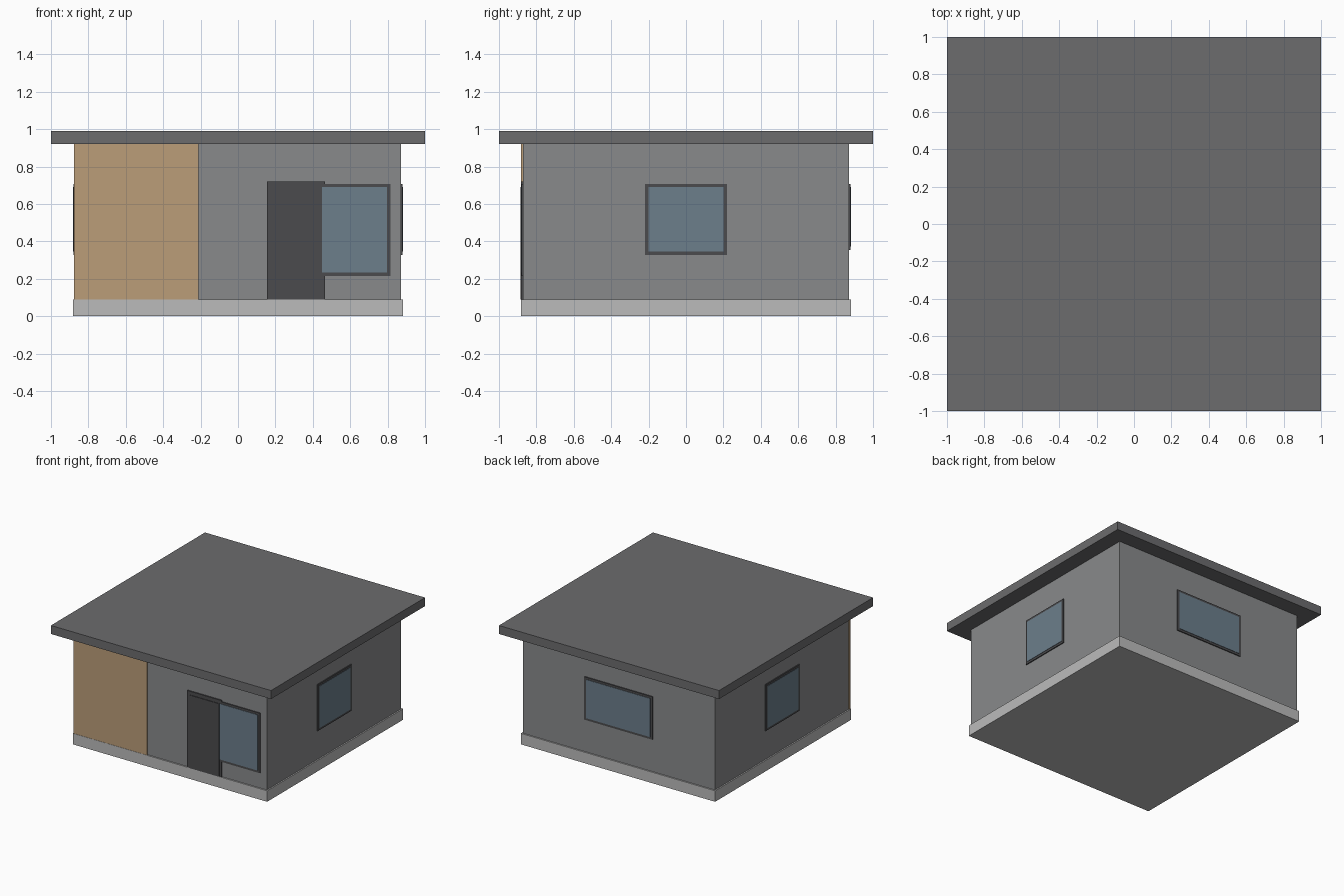
import bpy

if "Cube" in bpy.data.objects:
    bpy.data.objects.remove(bpy.data.objects["Cube"])


def material(name, rgb):
    m = bpy.data.materials.new(name)
    m.diffuse_color = (*rgb, 1)
    m.use_nodes = True
    m.node_tree.nodes["Principled BSDF"].inputs["Base Color"].default_value = m.diffuse_color
    return m


WALL = material("wall_grey", (0.25, 0.255, 0.26))
BASE = material("plinth_grey", (0.5, 0.5, 0.5))
ROOF = material("roof_grey", (0.15, 0.15, 0.155))
WOOD = material("wood", (0.5, 0.34, 0.19))
DARK = material("dark_frame", (0.07, 0.07, 0.075))
GLASS = material("glass", (0.15, 0.21, 0.26))


def box(name, x, y, z, mat):
    """Box from (min, max) pairs on each axis."""
    lo, hi = zip(x, y, z)
    bpy.ops.mesh.primitive_cube_add(size=1, location=[(a + b) / 2 for a, b in zip(lo, hi)])
    ob = bpy.context.object
    ob.name = name
    ob.scale = [b - a for a, b in zip(lo, hi)]
    bpy.ops.object.transform_apply(location=False, rotation=False, scale=True)
    ob.data.materials.append(mat)
    return ob


W = 0.872  # half width of the walls


def window(name, axis, side, span, z):
    """Frame slab with a slightly prouder glass pane, on the wall at side * W."""
    for part, inset, out, mat in (("frame", 0, 0.008, DARK), ("glass", 0.018, 0.011, GLASS)):
        depth = sorted((side * (W - 0.01), side * (W + out)))
        along = (span[0] + inset, span[1] - inset)
        zz = (z[0] + inset, z[1] - inset)
        x, y = (depth, along) if axis == "x" else (along, depth)
        box(f"{name}_window_{part}", x, y, zz, mat)


# Main volumes
box("plinth", (-0.883, 0.883), (-0.883, 0.883), (0, 0.09), BASE)
box("walls", (-W, W), (-W, W), (0.09, 0.92), WALL)
box("roof", (-1, 1), (-1, 1), (0.92, 0.99), ROOF)

# Timber cladding on the front
box("wood_cladding", (-0.877, -0.21), (-0.881, -0.862), (0.09, 0.92), WOOD)

# Front door
box("door_frame", (0.155, 0.465), (-0.8815, -0.862), (0.09, 0.72), DARK)
box("door_leaf", (0.175, 0.447), (-0.886, -0.862), (0.09, 0.69), DARK)

# Windows
window("front", "y", -1, (0.43, 0.815), (0.215, 0.708))
window("back", "y", 1, (-0.31, 0.31), (0.355, 0.708))
window("right", "x", 1, (-0.218, 0.218), (0.327, 0.708))
window("left", "x", -1, (-0.218, 0.218), (0.327, 0.708))
